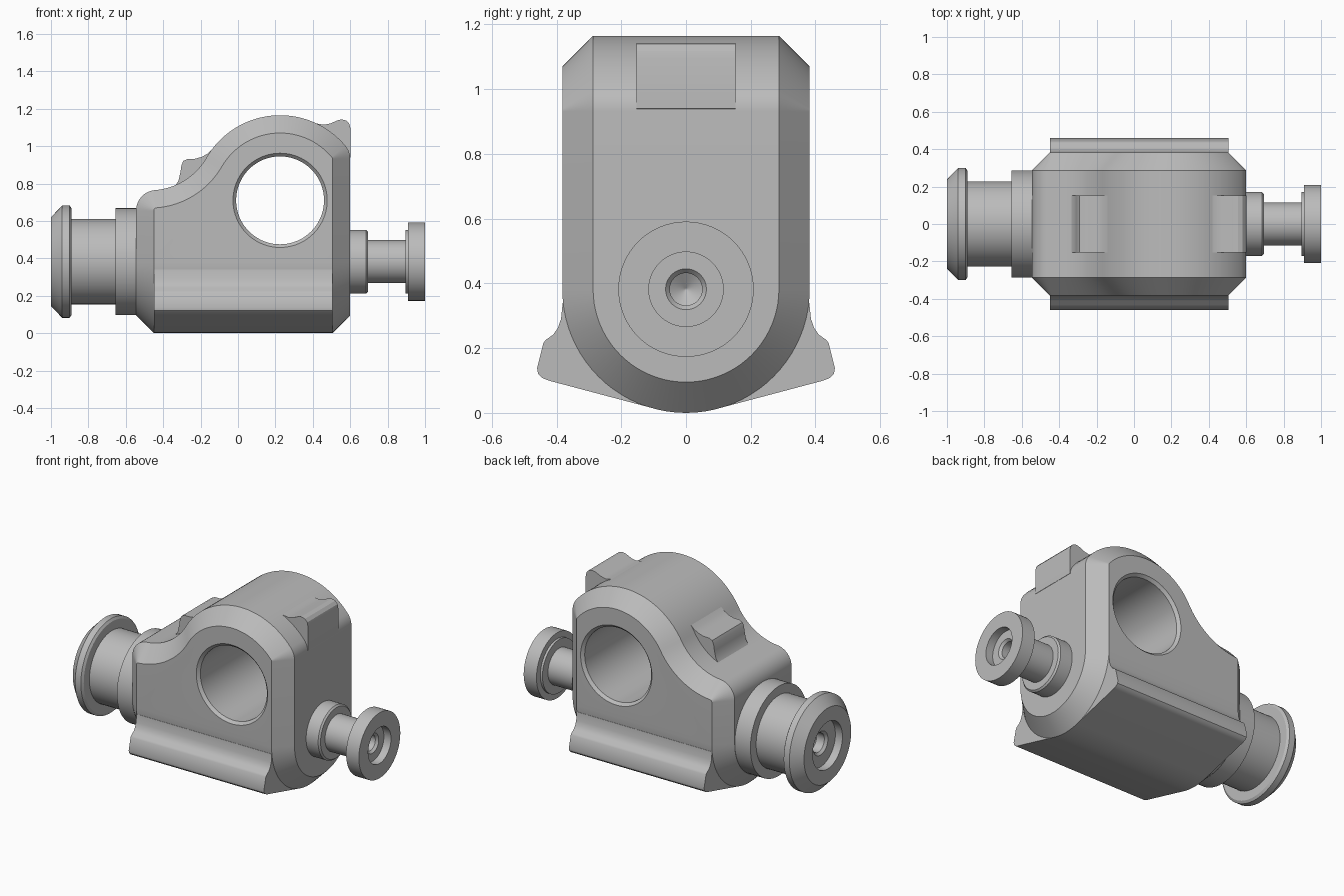
import bpy, bmesh, math
from mathutils import Vector

if "Cube" in bpy.data.objects:
    bpy.data.objects.remove(bpy.data.objects["Cube"])

grey = bpy.data.materials.new("light grey metal")
grey.use_nodes = True
color = (0.5, 0.5, 0.5, 1)
grey.diffuse_color = color
grey.node_tree.nodes["Principled BSDF"].inputs["Base Color"].default_value = color

AXIS = 0.382      # height of the spool axis, also the body half width
BEVEL = 0.095
RIGHT, LEFT = 0.6, -0.545


def finish(name, bm):
    bmesh.ops.remove_doubles(bm, verts=bm.verts, dist=1e-5)
    bmesh.ops.recalc_face_normals(bm, faces=bm.faces)
    mesh = bpy.data.meshes.new(name)
    bm.to_mesh(mesh)
    bm.free()
    mesh.materials.append(grey)
    obj = bpy.data.objects.new(name, mesh)
    bpy.context.collection.objects.link(obj)
    return obj


def smooth(obj):
    bpy.ops.object.select_all(action="DESELECT")
    obj.select_set(True)
    bpy.context.view_layer.objects.active = obj
    bpy.ops.object.shade_smooth_by_angle(angle=math.radians(28))


def skin(bm, rows, closed=False):
    """Bridge rows of points with quads."""
    rows = [[bm.verts.new(p) for p in row] for row in rows]
    for a, b in zip(rows, rows[1:]):
        n = len(a)
        for i in range(n if closed else n - 1):
            j = (i + 1) % n
            bm.faces.new((a[i], a[j], b[j], b[i]))
    return rows


def lathe(name, profile, axis, centre, sides=64):
    """Turn (position, radius) pairs round the x or y axis."""
    bm = bmesh.new()
    rows = []
    for t, r in profile:
        ring = []
        for i in range(sides):
            a = math.tau * i / sides
            u, v = r * math.cos(a), r * math.sin(a)
            ring.append(Vector((t, u, v) if axis == "x" else (u, t, v)) + centre)
        rows.append(ring)
    rows = skin(bm, rows, closed=True)
    bm.faces.new(rows[0])
    bm.faces.new(rows[-1])
    return finish(name, bm)


def prism(name, points, axis, start, end):
    """Extrude a flat outline along x or y."""
    bm = bmesh.new()
    rows = [[(t, u, v) if axis == "x" else (u, t, v) for u, v in points]
            for t in (start, end)]
    rows = skin(bm, rows, closed=True)
    for row in rows:
        bm.faces.new(row)
    obj = finish(name, bm)
    smooth(obj)
    return obj


# Body outline: arched top flowing through a hollow curve into a low shoulder
ring_c, ring_r = Vector((0.225, 0.71)), 0.455
corner_r, hollow_r = 0.11, 0.35
low_c = Vector((LEFT + corner_r, 0.655))
reach = ring_r - corner_r
dx = RIGHT - corner_r - ring_c.x
high_c = ring_c + Vector((dx, math.sqrt(reach ** 2 - dx ** 2)))
span = ring_c - low_c
d = span.length
along = (d * d + (corner_r + hollow_r) ** 2 - (ring_r + hollow_r) ** 2) / (2 * d)
across = math.sqrt((corner_r + hollow_r) ** 2 - along ** 2)
span.normalize()
hollow_c = low_c + span * along + Vector((-span.y, span.x)) * across


def heading(a, b):
    return math.atan2(b.y - a.y, b.x - a.x)


def outline(inset):
    arcs = [
        (high_c, corner_r - inset, 0, heading(ring_c, high_c), 8),
        (ring_c, ring_r - inset, heading(ring_c, high_c), heading(ring_c, hollow_c), 32),
        (hollow_c, hollow_r + inset, heading(hollow_c, ring_c), heading(hollow_c, low_c), 16),
        (low_c, corner_r - inset, heading(low_c, hollow_c), math.pi, 10),
    ]
    pts = [(RIGHT - inset, AXIS)]
    for c, r, a0, a1, n in arcs:
        for i in range(n):
            a = a0 + (a1 - a0) * i / n
            pts.append((c.x + r * math.cos(a), c.y + r * math.sin(a)))
    pts.append((LEFT + inset, low_c.y))
    pts.append((LEFT + inset, AXIS))
    return pts


# Upper body with bevelled rim, and half-round underside
bm = bmesh.new()
half, inner = AXIS, AXIS - BEVEL
upper = [[(x, y, z) for x, z in outline(inset)]
         for y, inset in ((-half, BEVEL), (-inner, 0), (inner, 0), (half, BEVEL))]
rows = skin(bm, upper)
bm.faces.new(rows[0])
bm.faces.new(rows[-1])
lower = []
for x, r in ((RIGHT, inner), (RIGHT - BEVEL, half), (LEFT + BEVEL, half), (LEFT, inner)):
    lower.append([(x, -r * math.cos(math.pi * i / 40), AXIS - r * math.sin(math.pi * i / 40))
                  for i in range(41)])
rows = skin(bm, lower)
bm.faces.new(rows[0])
bm.faces.new(rows[-1])
body = finish("body", bm)

# Through hole with a small countersink on both faces
cutter = lathe("hole_cutter",
               [(-0.42, 0.29), (-0.365, 0.235), (0.365, 0.235), (0.42, 0.29)],
               "y", Vector((ring_c.x, 0, ring_c.y)), 80)
cutter.hide_render = True
cut = body.modifiers.new("hole", "BOOLEAN")
cut.operation = "DIFFERENCE"
cut.solver = "EXACT"
cut.object = cutter
bpy.context.view_layer.objects.active = body
bpy.ops.object.modifier_apply(modifier=cut.name)
bpy.data.objects.remove(cutter)
smooth(body)

# Side rails along the bottom
rail = [(0.097, 0.013), (0.425, 0.1), (0.444, 0.108), (0.457, 0.121), (0.46, 0.138),
        (0.441, 0.215), (0.434, 0.225), (0.41, 0.242), (0.396, 0.262), (0.386, 0.29),
        (0.381, 0.34), (0.3, 0.34), (0.08, 0.1)]
for name, side in (("front_rail", -1), ("back_rail", 1)):
    prism(name, [(side * y, z) for y, z in rail], "x", LEFT + BEVEL, RIGHT - BEVEL)

# Raised lugs on the top
prism("high_lug", [(0.36, 1.05), (0.37, 1.138), (0.42, 1.121), (0.46, 1.114), (0.495, 1.121),
                   (0.53, 1.137), (0.555, 1.143), (0.58, 1.136), (0.596, 1.118),
                   (0.601, 1.095), (0.601, 0.94), (0.5, 0.9)], "y", -0.153, 0.153)
prism("low_lug", [(-0.36, 0.74), (-0.365, 0.778), (-0.335, 0.79), (-0.318, 0.815),
                  (-0.308, 0.86), (-0.302, 0.9), (-0.292, 0.921), (-0.27, 0.931),
                  (-0.23, 0.932), (-0.195, 0.942), (-0.165, 0.958), (-0.135, 0.985),
                  (-0.1, 0.95), (-0.2, 0.8)], "y", -0.153, 0.153)

# Spools at both ends, with a stepped bore in the outer face
centre = Vector((0, 0, AXIS))
spools = {
    "small_spool": (1, [(0.56, 0.17), (0.685, 0.17), (0.695, 0.16), (0.695, 0.115),
                        (0.895, 0.115), (0.895, 0.17), (0.91, 0.17), (0.91, 0.209),
                        (1, 0.209), (1, 0.115), (0.95, 0.115), (0.95, 0.063),
                        (0.935, 0.05), (0.88, 0.05), (0.85, 0.002)]),
    "large_spool": (-1, [(0.5, 0.286), (0.655, 0.286), (0.655, 0.228), (0.89, 0.228),
                         (0.89, 0.285), (0.9, 0.3), (0.94, 0.3), (1, 0.238),
                         (1, 0.15), (0.95, 0.15), (0.95, 0.075), (0.935, 0.06),
                         (0.88, 0.06), (0.85, 0.002)]),
}
for name, (side, profile) in spools.items():
    smooth(lathe(name, [(side * x, r) for x, r in profile], "x", centre))
